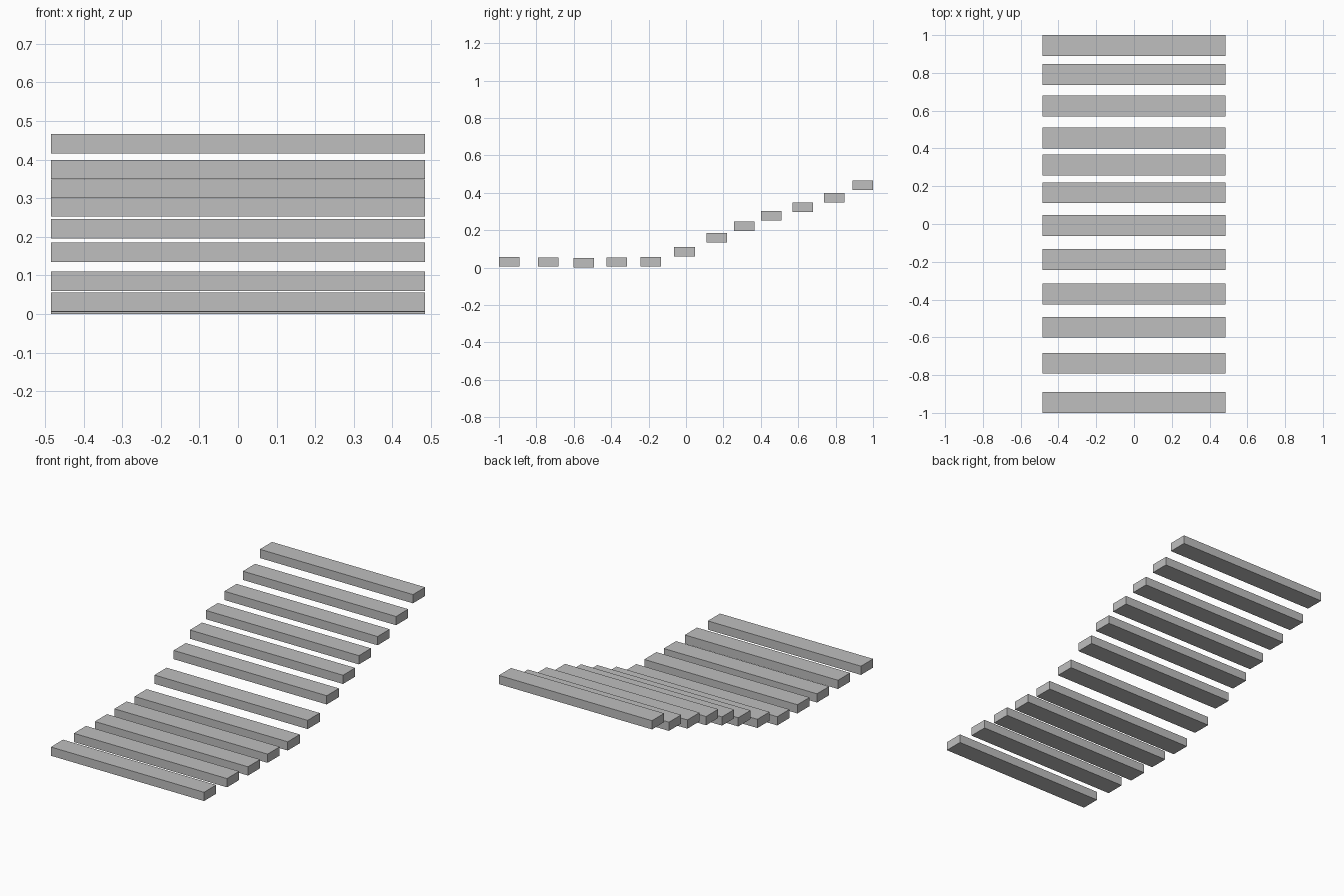
import bpy

cube = bpy.data.objects.get("Cube")
if cube:
    bpy.data.objects.remove(cube, do_unlink=True)

# Plain grey for every slat
grey = bpy.data.materials.new("plain_grey")
grey.use_nodes = True
colour = (0.52, 0.52, 0.52, 1)
grey.diffuse_color = colour
grey.node_tree.nodes["Principled BSDF"].inputs["Base Color"].default_value = colour

WIDTH, DEPTH, HEIGHT = 0.97, 0.11, 0.05

# Centre (y, z) of each slat, from the flat front end up to the raised back
SLATS = [
    (-0.945, 0.031), (-0.737, 0.030), (-0.547, 0.025), (-0.370, 0.030),
    (-0.188, 0.031), (-0.008, 0.085), (0.165, 0.160), (0.312, 0.221),
    (0.456, 0.278), (0.625, 0.323), (0.792, 0.374), (0.945, 0.441),
]


def add_slat(number, y, z):
    bpy.ops.mesh.primitive_cube_add(size=1, location=(0, y, z))
    slat = bpy.context.object
    slat.name = f"slat_{number:02d}"
    slat.scale = (WIDTH, DEPTH, HEIGHT)
    bpy.ops.object.transform_apply(location=False, rotation=False, scale=True)
    slat.data.materials.append(grey)


for number, (y, z) in enumerate(SLATS, 1):
    add_slat(number, y, z)
